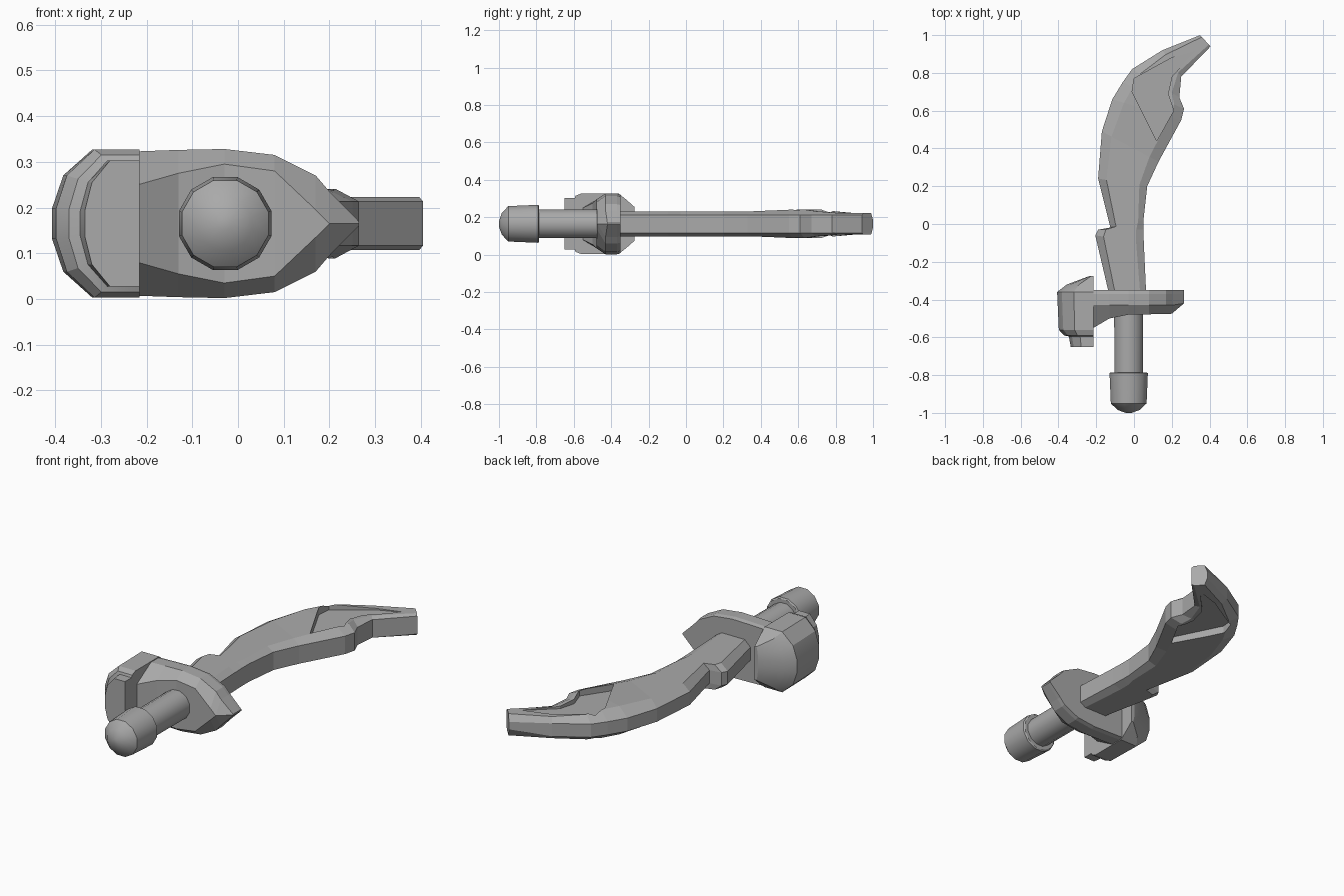
import bpy, bmesh, math
from mathutils import Vector

cube = bpy.data.objects.get("Cube")
if cube:
    bpy.data.objects.remove(cube, do_unlink=True)

MID = 0.165      # height of the symmetry plane
GRIP_X = -0.028  # axis of the grip

# One plain grey for the whole model
grey = bpy.data.materials.new("plain grey")
grey.use_nodes = True
grey.diffuse_color = (0.4, 0.4, 0.4, 1)
grey.node_tree.nodes["Principled BSDF"].inputs["Base Color"].default_value = (0.4, 0.4, 0.4, 1)


def finish(name, bm):
    bmesh.ops.remove_doubles(bm, verts=bm.verts, dist=0.0005)
    bmesh.ops.recalc_face_normals(bm, faces=bm.faces)
    mesh = bpy.data.meshes.new(name)
    bm.to_mesh(mesh)
    bm.free()
    mesh.materials.append(grey)
    obj = bpy.data.objects.new(name, mesh)
    bpy.context.collection.objects.link(obj)
    return obj


def loft(name, rings):
    """Skin a row of equal-sized closed rings and cap both ends."""
    bm = bmesh.new()
    rows = [[bm.verts.new(p) for p in ring] for ring in rings]
    count = len(rows[0])
    for a, b in zip(rows, rows[1:]):
        for i in range(count):
            j = (i + 1) % count
            bm.faces.new((a[i], a[j], b[j], b[i]))
    bm.faces.new(rows[0])
    bm.faces.new(rows[-1])
    return finish(name, bm)


def mirrored(points):
    """Close a ring by reflecting its upper half; points hold height above MID."""
    upper = [(x, y, MID + h) for x, y, h in points]
    lower = [(x, y, MID - h) for x, y, h in reversed(points)]
    return upper + lower


def turned(name, profile, sides=12):
    """Round part along y from (y, radius) pairs."""
    rings = []
    for y, r in profile:
        angles = [math.tau * (i + 0.5) / sides for i in range(sides)]
        rings.append([(GRIP_X + r * math.cos(a), y, MID + r * math.sin(a)) for a in angles])
    return loft(name, rings)


def smooth(obj, degrees):
    bpy.ops.object.select_all(action="DESELECT")
    obj.select_set(True)
    bpy.context.view_layer.objects.active = obj
    bpy.ops.object.shade_smooth_by_angle(angle=math.radians(degrees))


# Blade: matching spine and edge points, with chamfers towards both
spine = [(-.13, -.38), (-.205, -.06), (-.19, -.03), (-.125, -.02), (-.19, .24), (-.17, .49),
         (-.115, .66), (-.06, .75), (-.01, .82), (.15, .92), (.35, 1)]
edge = [(.065, -.38), (.052, -.1), (.05, -.03), (.05, .02), (.07, .2), (.13, .33),
        (.25, .55), (.265, .61), (.24, .67), (.25, .78), (.405, .94)]
rings = []
for k, (s, e) in enumerate(zip(spine, edge)):
    s, e = Vector(s), Vector(e)
    crown = 0.076 if k in (6, 7) else 0.058 if k > 8 else 0.067
    back = 0.02 if k == len(spine) - 1 else 0.035
    inner, outer = s.lerp(e, 0.17), e.lerp(s, 0.16)
    rings.append(mirrored([(*s, back), (*inner, crown), (*outer, crown), (*e, 0.048)]))
blade = loft("blade", rings)

# Sunken panel near the tip on both faces, deepest at its lower border
panel = [(-.01, .7), (.12, .44), (.21, .6), (.18, .69), (.2, .78), (.33, .92), (.2, .88), (0, .77)]
start, slope = Vector(panel[0]), Vector((0.89, 0.45))
for side, label in ((1, "upper"), (-1, "lower")):
    floor, roof = [], []
    for p in panel:
        height = 0.036 + 0.05 * slope.dot(Vector(p) - start)
        floor.append((*p, MID + side * height))
        roof.append((*p, MID + side * 0.2))
    cutter = loft(label + "_panel_cutter", [floor, roof])
    cutter.hide_render = True
    cutter.hide_set(True)
    cut = blade.modifiers.new(label + " panel", "BOOLEAN")
    cut.operation = "DIFFERENCE"
    cut.solver = "EXACT"
    cut.object = cutter

# Guard: stations along x as (x, half height, front half height, front y)
stations = [(-.25, .155, .08, -.56), (-.215, .158, .086, -.55), (-.13, .161, .11, -.5),
            (-.03, .163, .13, -.48), (.08, .15, .115, -.478), (.17, .105, .03, -.476),
            (.2, .07, 0, -.475), (.265, .004, 0, -.42)]
loft("guard", [mirrored([(x, -.35, h * 0.96), (x, -.37, h), (x, -.43 if x < .25 else -.42, h),
                         (x, front, f)]) for x, h, f, front in stations])

# Rounded end cap of the guard: D-shaped rings as (y, width, half height)
shape = [(0, 1), (.54, 1), (.87, .65), (1, .2)]
cap = [(-.65, .12, .138), (-.595, .13, .138), (-.59, .155, .15), (-.56, .183, .162),
       (-.36, .192, .162), (-.32, .14, .13), (-.275, .02, .09)]
end_cap = loft("guard_end_cap", [mirrored([(-.215 - w * u, y, h * v) for u, v in shape])
                                 for y, w, h in cap])
smooth(end_cap, 20)

# Grip and pommel
smooth(turned("grip", [(-.8, .078), (-.4, .08)]), 35)
smooth(turned("pommel", [(-.785, .098), (-.79, .105), (-.95, .098), (-.985, .06), (-1, .015)]), 35)
